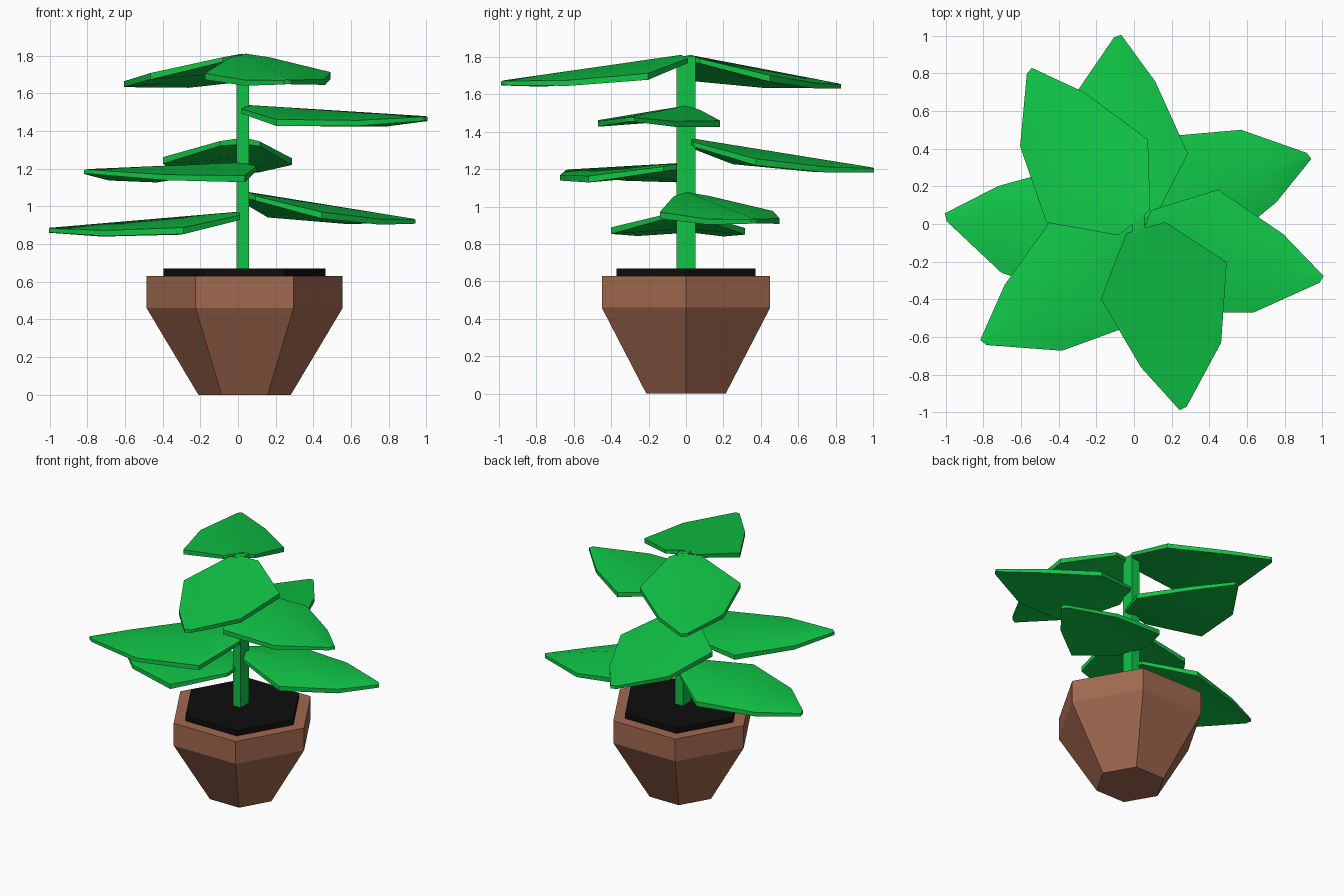
import bpy, bmesh
from math import radians, cos, sin, tau

if "Cube" in bpy.data.objects:
    bpy.data.objects.remove(bpy.data.objects["Cube"])

CX = 0.035  # axis of pot and stem


def material(name, rgb):
    m = bpy.data.materials.new(name)
    m.use_nodes = True
    m.diffuse_color = (*rgb, 1)
    bsdf = next(n for n in m.node_tree.nodes if n.type == "BSDF_PRINCIPLED")
    bsdf.inputs["Base Color"].default_value = (*rgb, 1)
    bsdf.inputs["Roughness"].default_value = 0.8
    return m


GREEN = material("leaf_green", (0.005, 0.56, 0.062))
CLAY = material("clay_brown", (0.36, 0.14, 0.08))
SOIL = material("dark_soil", (0.004, 0.004, 0.004))


def finish(name, bm, mat, smooth=False):
    bmesh.ops.recalc_face_normals(bm, faces=bm.faces)
    me = bpy.data.meshes.new(name)
    bm.to_mesh(me)
    bm.free()
    me.materials.append(mat)
    ob = bpy.data.objects.new(name, me)
    bpy.context.collection.objects.link(ob)
    if smooth:
        bpy.ops.object.select_all(action="DESELECT")
        ob.select_set(True)
        bpy.context.view_layer.objects.active = ob
        bpy.ops.object.shade_smooth_by_angle(angle=radians(30))
    return ob


def loft(bm, rings):
    """Skin closed rings of points and cap both ends."""
    rows = [[bm.verts.new(p) for p in ring] for ring in rings]
    n = len(rows[0])
    for a, b in zip(rows, rows[1:]):
        for i in range(n):
            j = (i + 1) % n
            bm.faces.new((a[i], a[j], b[j], b[i]))
    bm.faces.new(rows[0])
    bm.faces.new(rows[-1])


def hex_part(name, profile, mat):
    bm = bmesh.new()
    loft(bm, [[(CX + r * cos(tau * i / 6), r * sin(tau * i / 6), z)
               for i in range(6)] for r, z in profile])
    return finish(name, bm, mat)


# Six-sided pot and soil
hex_part("pot", [(0.245, 0), (0.52, 0.46), (0.52, 0.63)], CLAY)
hex_part("soil", [(0.43, 0.62), (0.43, 0.67)], SOIL)

# Square-cut stem
bm = bmesh.new()
loft(bm, [[(CX - 0.01 + sx * 0.033, sy * 0.05, z)
           for sx, sy in ((-1, -1), (1, -1), (1, 1), (-1, 1))]
          for z in (0.64, 1.805)])
finish("stem", bm, GREEN)

# Leaf sections: left (along, out), right (along, out), edge drop, thickness
SECTIONS = [
    ((0.02, 0.13), (0.03, -0.085), 0.02, 0.025),
    ((0.30, 0.40), (0.34, -0.295), 0.06, 0.035),
    ((0.71, 0.275), (0.74, -0.17), 0.04, 0.03),
    ((1.00, 0.02), (1.01, -0.02), 0.004, 0.022),
]


def leaf(name, angle, top, fall, size=1, side=1):
    """Folded leaf that falls away from the stem; side -1 mirrors it."""
    c, s = cos(radians(angle)), sin(radians(angle))

    def place(u, v, dz):
        u, v = u * size, v * size * side
        return (CX + u * c - v * s, u * s + v * c, top - fall * u + dz)

    rings = []
    for left, right, drop, thick in SECTIONS:
        mid = ((left[0] + right[0]) / 2, 0)
        rings.append([
            place(*left, -drop), place(*mid, 0), place(*right, -drop),
            place(*right, -drop - thick), place(*mid, -drop * 0.5 - thick),
            place(*left, -drop - thick)])
    bm = bmesh.new()
    loft(bm, rings)
    return finish(name, bm, GREEN, smooth=True)


# Leaves from the top down
leaf("top_front_leaf", -77, 1.815, 0.14)
leaf("top_back_leaf", 126, 1.815, 0.155)
leaf("upper_left_leaf", -17, 1.54, 0.06, side=-1)
leaf("middle_back_leaf", 97, 1.37, 0.16)
leaf("middle_right_leaf", 217, 1.235, 0.035, size=1.04)
leaf("lower_left_leaf", 22, 1.08, 0.15, size=0.96)
leaf("lower_right_leaf", 178, 0.975, 0.085, size=1.03)
